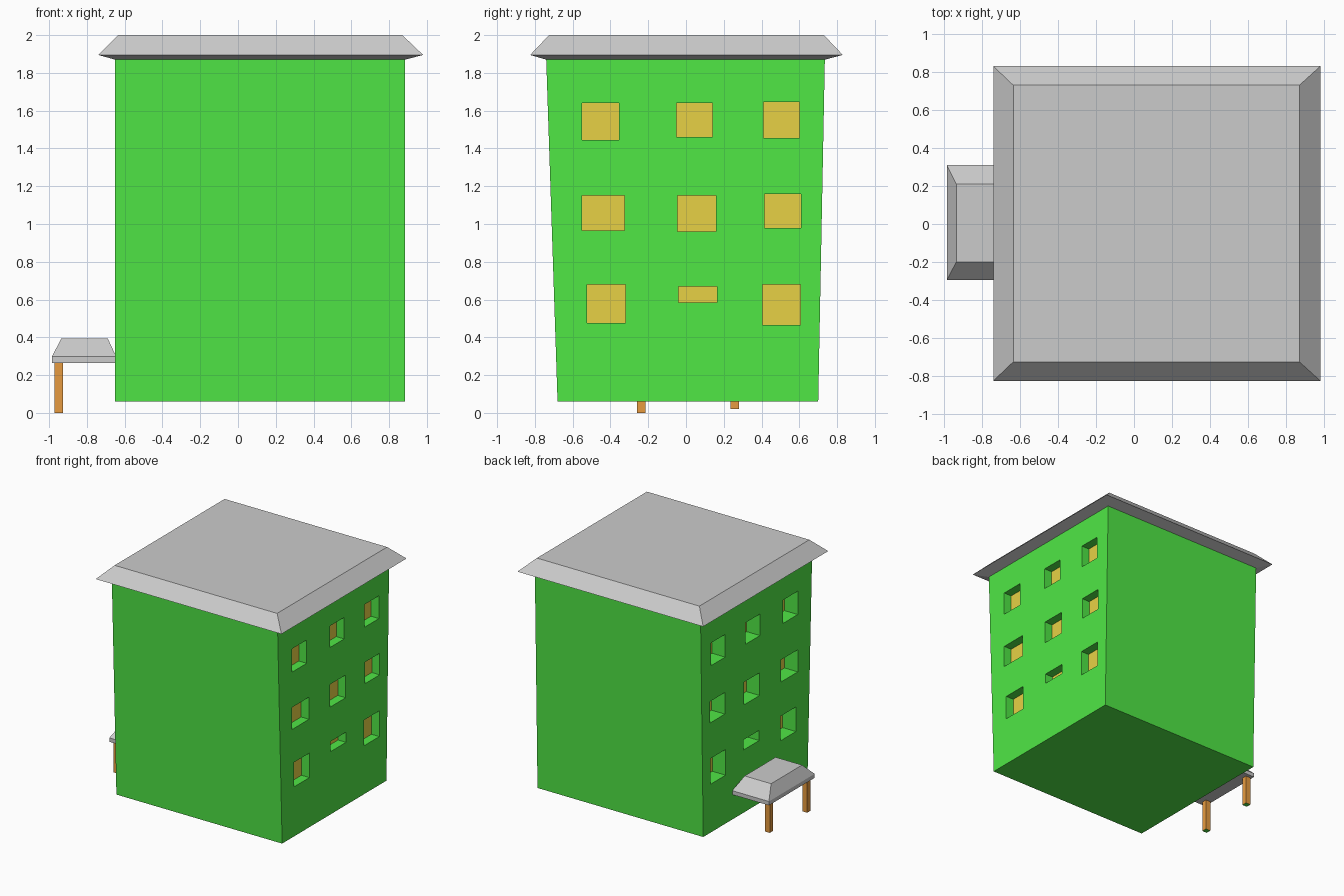
import bpy, bmesh

if "Cube" in bpy.data.objects:
    bpy.data.objects.remove(bpy.data.objects["Cube"])


def material(name, rgb):
    m = bpy.data.materials.new(name)
    m.diffuse_color = (*rgb, 1)
    m.use_nodes = True
    m.node_tree.nodes["Principled BSDF"].inputs["Base Color"].default_value = m.diffuse_color
    return m


GREEN = material("green_paint", (0.08, 0.80, 0.06))
YELLOW = material("window_yellow", (0.80, 0.64, 0.06))
BROWN = material("post_brown", (0.80, 0.33, 0.05))


def add_loft(bm, layers):
    """Closed solid through stacked rectangles (x0, x1, y0, y1, z)."""
    rings = [[bm.verts.new(p) for p in ((a, c, z), (b, c, z), (b, d, z), (a, d, z))]
             for a, b, c, d, z in layers]
    bm.faces.new(rings[0][::-1])
    bm.faces.new(rings[-1])
    for low, high in zip(rings, rings[1:]):
        for i in range(4):
            j = (i + 1) % 4
            bm.faces.new((low[i], low[j], high[j], high[i]))


def make_object(name, solids, *mats):
    bm = bmesh.new()
    for layers in solids:
        add_loft(bm, layers)
    bmesh.ops.recalc_face_normals(bm, faces=bm.faces[:])
    me = bpy.data.meshes.new(name)
    bm.to_mesh(me)
    bm.free()
    for m in mats:
        me.materials.append(m)
    ob = bpy.data.objects.new(name, me)
    bpy.context.collection.objects.link(ob)
    return ob


# Window openings (y0, y1, z0, z1), shared by the right and left walls
windows = [
    (-0.55, -0.355, 1.445, 1.64), (-0.05, 0.14, 1.46, 1.64), (0.41, 0.60, 1.455, 1.645),
    (-0.55, -0.325, 0.965, 1.15), (-0.045, 0.16, 0.96, 1.15), (0.415, 0.61, 0.98, 1.16),
    (-0.525, -0.32, 0.475, 0.68), (-0.04, 0.165, 0.585, 0.67), (0.405, 0.605, 0.465, 0.68),
]
X0, X1 = -0.65, 0.885
RIGHT_DEPTH, LEFT_DEPTH = 0.075, 0.125


def window_boxes(xa, xb):
    return [[(xa, xb, y0, y1, z0), (xa, xb, y0, y1, z1)] for y0, y1, z0, z1 in windows]


# Building body, slightly wider at the top
body = make_object("building_body", [[(X0, X1, -0.68, 0.70, 0.06),
                                      (X0, X1, -0.74, 0.735, 1.87)]], GREEN)

# Recesses cut into both side walls
cutter = make_object("window_cutter",
                     window_boxes(X1 - RIGHT_DEPTH, X1 + 0.1)
                     + window_boxes(X0 - 0.1, X0 + LEFT_DEPTH), GREEN)
cutter.hide_render = True
mod = body.modifiers.new("recesses", 'BOOLEAN')
mod.operation = 'DIFFERENCE'
mod.solver = 'EXACT'
mod.object = cutter
bpy.context.view_layer.objects.active = body
bpy.ops.object.modifier_apply(modifier=mod.name)
bpy.data.objects.remove(cutter)

# Yellow panes at the back of the recesses
xr, xl = X1 - RIGHT_DEPTH, X0 + LEFT_DEPTH
make_object("right_window_panes", window_boxes(xr - 0.004, xr + 0.002), YELLOW)
make_object("left_window_panes", window_boxes(xl - 0.002, xl + 0.004), YELLOW)

# Overhanging roof
make_object("roof", [[(X0, X1, -0.74, 0.735, 1.87),
                      (-0.74, 0.98, -0.825, 0.83, 1.895),
                      (-0.635, 0.87, -0.725, 0.73, 2.0)]])

# Porch canopy on the left wall
make_object("porch_canopy", [[(-0.985, -0.645, -0.295, 0.31, 0.265),
                              (-0.985, -0.645, -0.295, 0.31, 0.298),
                              (-0.935, -0.69, -0.20, 0.21, 0.395)]])

# Porch posts with green undersides
for name, y0, y1, z0 in (("front_post", -0.26, -0.215, 0.0), ("back_post", 0.235, 0.28, 0.02)):
    post = make_object(name, [[(-0.972, -0.927, y0, y1, z0),
                               (-0.972, -0.927, y0, y1, 0.28)]], BROWN, GREEN)
    for f in post.data.polygons:
        f.material_index = int(f.normal.z < -0.5)
